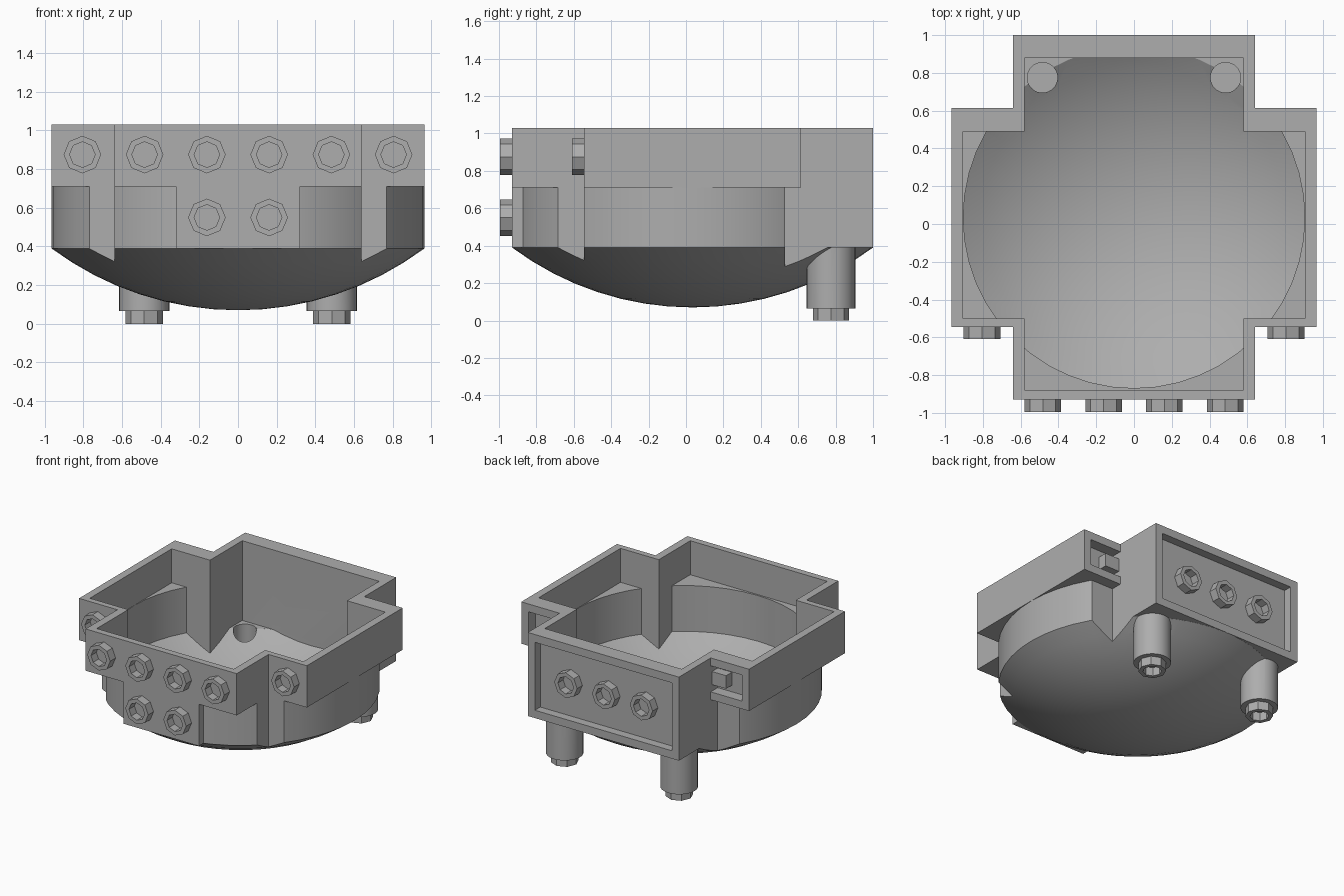
import bpy, bmesh, math
from mathutils import Matrix, Vector

if "Cube" in bpy.data.objects:
    bpy.data.objects.remove(bpy.data.objects["Cube"])

grey = bpy.data.materials.new("light_grey")
grey.use_nodes = True
grey.diffuse_color = (0.42, 0.42, 0.42, 1)
grey.node_tree.nodes["Principled BSDF"].inputs["Base Color"].default_value = grey.diffuse_color

CENTRE_Y = 0.035    # axis of the bowl
SPHERE_Z = 1.685    # centre height of the bowl's sphere


def finish(name, bm):
    bmesh.ops.recalc_face_normals(bm, faces=bm.faces)
    mesh = bpy.data.meshes.new(name)
    bm.to_mesh(mesh)
    bm.free()
    mesh.materials.append(grey)
    obj = bpy.data.objects.new(name, mesh)
    bpy.context.collection.objects.link(obj)
    return obj


def box(name, x, y, z):
    """Box from (min, max) pairs."""
    bm = bmesh.new()
    bmesh.ops.create_cube(bm, size=1)
    for v in bm.verts:
        v.co = [p[0] if c < 0 else p[1] for c, p in zip(v.co, (x, y, z))]
    return finish(name, bm)


def cross(name, mid_x, mid_y, arm_x, arm_y, z):
    """Plus-shaped prism, symmetric in x."""
    half = [(mid_x, mid_y[0]), (mid_x, arm_y[0]), (arm_x, arm_y[0]),
            (arm_x, arm_y[1]), (mid_x, arm_y[1]), (mid_x, mid_y[1])]
    outline = half + [(-x, y) for x, y in reversed(half)]
    bm = bmesh.new()
    face = bm.faces.new([bm.verts.new((x, y, z[0])) for x, y in outline])
    top = bmesh.ops.extrude_face_region(bm, geom=[face])["geom"]
    bmesh.ops.translate(bm, vec=(0, 0, z[1] - z[0]),
                        verts=[g for g in top if isinstance(g, bmesh.types.BMVert)])
    return finish(name, bm)


def revolve(name, profile, steps, matrix, closed=False):
    """Spin (radius, height) points round z, then place the result."""
    bm = bmesh.new()
    verts = [bm.verts.new((r, 0, h)) for r, h in profile]
    pairs = list(zip(verts, verts[1:])) + ([(verts[-1], verts[0])] if closed else [])
    edges = [bm.edges.new(p) for p in pairs]
    bmesh.ops.spin(bm, geom=verts + edges, axis=(0, 0, 1), cent=(0, 0, 0),
                   angle=math.tau, steps=steps, use_merge=True)
    bmesh.ops.remove_doubles(bm, verts=bm.verts, dist=0.0005)
    bm.transform(matrix)
    return finish(name, bm)


def cylinder(name, radius, x, y, z):
    profile = [(0, z[0]), (radius, z[0]), (radius, z[1]), (0, z[1])]
    return revolve(name, profile, 32, Matrix.Translation((x, y, 0)))


def bowl(name, radius, sphere_radius, top):
    """Spherical cap with a straight wall above it."""
    end = math.asin(radius / sphere_radius)
    profile = [(sphere_radius * math.sin(end * i / 8),
                SPHERE_Z - sphere_radius * math.cos(end * i / 8)) for i in range(9)]
    profile += [(radius, top), (0, top)]
    return revolve(name, profile, 48, Matrix.Translation((0, CENTRE_Y, 0)))


def combine(target, operation, other):
    mod = target.modifiers.new("combine", "BOOLEAN")
    mod.operation, mod.solver, mod.object = operation, "EXACT", other
    bpy.context.view_layer.objects.active = target
    bpy.ops.object.modifier_apply(modifier=mod.name)
    bpy.data.objects.remove(other)


def smooth(obj):
    bpy.ops.object.select_all(action="DESELECT")
    obj.select_set(True)
    bpy.context.view_layer.objects.active = obj
    bpy.ops.object.shade_smooth_by_angle(angle=math.radians(30))


def stud(name, location, direction):
    """Hollow eight-sided stud."""
    turn = Vector((0, 0, 1)).rotation_difference(Vector(direction)).to_matrix().to_4x4()
    revolve(name, [(0.097, 0), (0.097, 0.065), (0.066, 0.065), (0.066, 0)], 8,
            Matrix.Translation(location) @ turn, closed=True)


# Outer body: bowl trimmed by the plus shape, rim, rear block and front panel
hull = bowl("hull", 0.964, 1.615, 0.75)
combine(hull, "INTERSECT", cross("trim", 0.64, (-1.2, 1.2), 1.2, (-0.545, 0.53), (-0.5, 1.5)))
combine(hull, "UNION", cross("rim", 0.64, (-0.93, 1), 0.965, (-0.545, 0.615), (0.71, 1.03)))
combine(hull, "UNION", box("rear_block", (-0.64, 0.64), (0.3, 1), (0.39, 1.03)))
combine(hull, "UNION", box("front_panel", (-0.32, 0.32), (-0.93, -0.5), (0.39, 0.75)))
for side in (-1, 1):
    combine(hull, "UNION", cylinder("peg", 0.13, side * 0.485, 0.775, (0.065, 0.45)))

# Hollow interior, built the same way
hollow = bowl("hollow", 0.904, 1.555, 0.9)
combine(hollow, "INTERSECT", cross("trim", 0.58, (-0.88, 0.88), 1.2, (-0.5, 0.49), (-0.5, 1.5)))
combine(hollow, "UNION", cross("opening", 0.58, (-0.88, 0.88), 0.905, (-0.5, 0.49), (0.77, 1.2)))
combine(hollow, "UNION", box("rear_space", (-0.58, 0.58), (0.3, 0.88), (0.42, 1.2)))
combine(hull, "DIFFERENCE", hollow)

# Rear panel recess, peg holes and side pockets
combine(hull, "DIFFERENCE", box("recess", (-0.58, 0.58), (0.935, 1.2), (0.45, 0.97)))
for side in (-1, 1):
    combine(hull, "DIFFERENCE", cylinder("hole", 0.08, side * 0.485, 0.775, (0.1, 0.6)))
    pocket_x = sorted((side * 0.64, side * 0.905))
    combine(hull, "DIFFERENCE", box("pocket", pocket_x, (0.53, 0.8), (0.77, 0.97)))
smooth(hull)

# Pins in the pockets, studs in pairs
for side, label in ((1, "left"), (-1, "right")):
    box(f"{label}_pocket_pin", sorted((side * 0.63, side * 0.76)), (0.52, 0.6), (0.82, 0.92))
    stud(f"{label}_peg_stud", (side * 0.485, 0.775, 0.065), (0, 0, -1))
    stud(f"{label}_arm_stud", (side * 0.805, -0.545, 0.875), (0, -1, 0))
    stud(f"{label}_outer_front_stud", (side * 0.483, -0.93, 0.875), (0, -1, 0))
    stud(f"{label}_inner_front_stud", (side * 0.161, -0.93, 0.875), (0, -1, 0))
    stud(f"{label}_lower_front_stud", (side * 0.161, -0.93, 0.55), (0, -1, 0))

# Studs on the rear panel
for i, label in enumerate(("right", "middle", "left")):
    stud(f"{label}_rear_stud", ((i - 1) * 0.32, 0.934, 0.71), (0, 1, 0))
